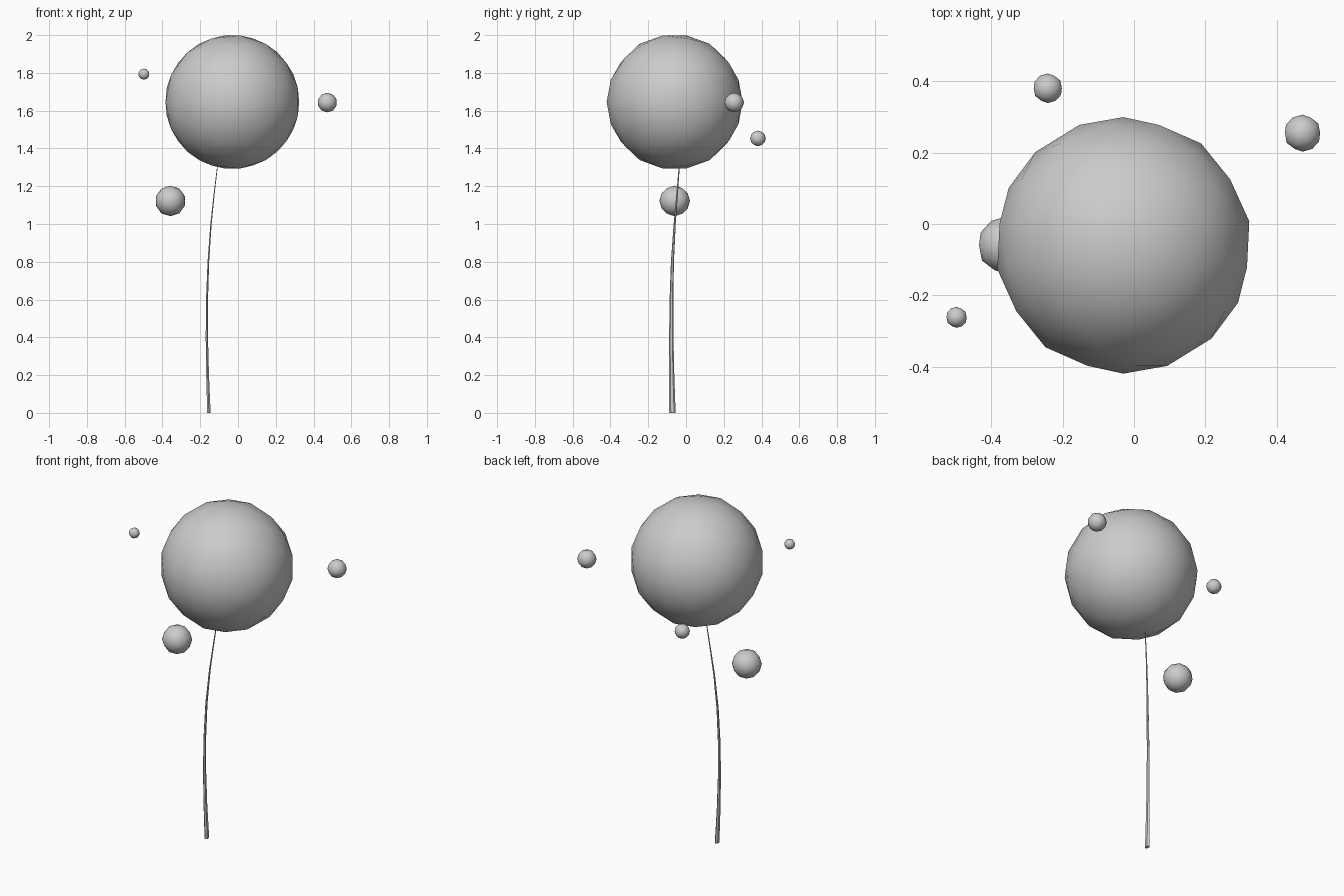
import bpy, bmesh, math
from mathutils import Matrix

if "Cube" in bpy.data.objects:
    bpy.data.objects.remove(bpy.data.objects["Cube"])


def finish(bm, name, smooth=True):
    mesh = bpy.data.meshes.new(name)
    bm.to_mesh(mesh)
    bm.free()
    for p in mesh.polygons:
        p.use_smooth = smooth
    ob = bpy.data.objects.new(name, mesh)
    bpy.context.collection.objects.link(ob)
    return ob


def ball(name, centre, radius, cuts):
    # Icosahedron with each edge cut evenly, pole turned to the front
    bm = bmesh.new()
    bmesh.ops.create_icosphere(bm, subdivisions=1, radius=1)
    bmesh.ops.subdivide_edges(bm, edges=bm.edges[:], cuts=cuts, use_grid_fill=True)
    bmesh.ops.triangulate(bm, faces=bm.faces[:])
    for v in bm.verts:
        v.co = v.co.normalized() * radius
    bm.transform(Matrix.Rotation(math.pi / 2, 4, 'X'))
    ob = finish(bm, name)
    ob.location = centre
    return ob


# Large fluffy head
ball("seed_head", (-0.03, -0.06, 1.646), 0.36, 2)

# Small floating balls
floating = [
    ((0.473, 0.255, 1.643), 0.052),
    ((-0.358, -0.06, 1.122), 0.081),
    ((-0.498, -0.262, 1.793), 0.0295),
    ((-0.242, 0.381, 1.453), 0.0415),
]
for i, (c, r) in enumerate(floating):
    ball("floating_ball_%d" % (i + 1), c, r, 1)

# Thin bent stem, oval section, tapering to the head: x, y, z, width x, width y
path = [
    (-0.154, -0.072, 0.0, 0.021, 0.034),
    (-0.161, -0.076, 0.2, 0.017, 0.028),
    (-0.165, -0.078, 0.4, 0.014, 0.023),
    (-0.164, -0.077, 0.6, 0.012, 0.020),
    (-0.157, -0.072, 0.8, 0.010, 0.016),
    (-0.143, -0.060, 1.0, 0.008, 0.011),
    (-0.125, -0.046, 1.17, 0.006, 0.008),
    (-0.106, -0.034, 1.33, 0.004, 0.005),
]
SIDES = 6
bm = bmesh.new()
rings = []
for x, y, z, wx, wy in path:
    rings.append([bm.verts.new((x + wx / 2 * math.cos(a), y + wy / 2 * math.sin(a), z))
                  for a in (math.pi / 2 + 2 * math.pi * k / SIDES for k in range(SIDES))])
for lo, hi in zip(rings, rings[1:]):
    for k in range(SIDES):
        n = (k + 1) % SIDES
        bm.faces.new((lo[k], lo[n], hi[n], hi[k]))
bm.faces.new(rings[0][::-1])
bm.faces.new(rings[-1])
finish(bm, "stem", smooth=False)
